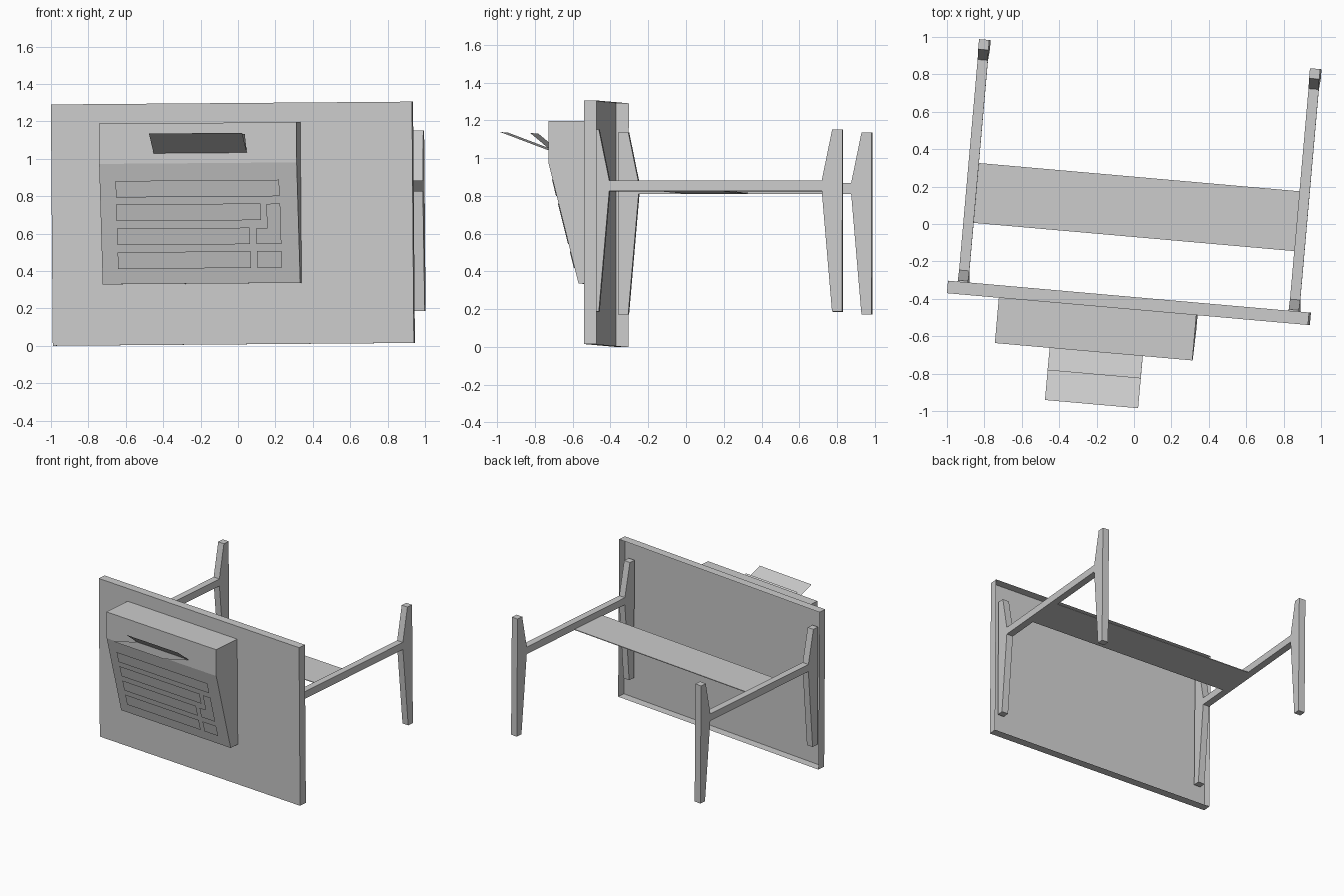
import bpy, bmesh, math
from mathutils import Matrix

if "Cube" in bpy.data.objects:
    bpy.data.objects.remove(bpy.data.objects["Cube"])

# The whole piece is turned slightly on the ground
PLACE = (Matrix.Translation((0.01, 0, 0.0075))
         @ Matrix.Rotation(math.radians(-5.03), 4, 'Z')
         @ Matrix.Rotation(math.radians(-0.45), 4, 'Y'))

grey = bpy.data.materials.new("plain grey")
grey.diffuse_color = (0.6, 0.6, 0.6, 1)
grey.use_nodes = True
grey.node_tree.nodes["Principled BSDF"].inputs["Base Color"].default_value = grey.diffuse_color


def finish(name, bm, closed=True):
    if closed:
        bmesh.ops.recalc_face_normals(bm, faces=bm.faces)
    mesh = bpy.data.meshes.new(name)
    bm.to_mesh(mesh)
    bm.free()
    mesh.materials.append(grey)
    ob = bpy.data.objects.new(name, mesh)
    ob.matrix_world = PLACE
    bpy.context.collection.objects.link(ob)
    return ob


def extrude_profile(name, profile, x0, x1):
    """Solid from a (y, z) profile, extruded along x."""
    bm = bmesh.new()
    face = bm.faces.new([bm.verts.new((x0, y, z)) for y, z in profile])
    new = bmesh.ops.extrude_face_region(bm, geom=[face])["geom"]
    bmesh.ops.translate(bm, vec=(x1 - x0, 0, 0),
                        verts=[v for v in new if isinstance(v, bmesh.types.BMVert)])
    return finish(name, bm)


def box(lo, hi):
    bm = bmesh.new()
    bmesh.ops.create_cube(bm, size=1)
    for v in bm.verts:
        v.co = [h if c > 0 else l for c, l, h in zip(v.co, lo, hi)]
    return bm


def sheet(name, points):
    bm = bmesh.new()
    bm.faces.new([bm.verts.new(p) for p in points])
    return finish(name, bm, closed=False)


# Table top standing on edge: a thin tray, open at the back
bm = box((-0.964, -0.457, 0), (0.974, -0.390, 1.29))
bmesh.ops.delete(bm, geom=[f for f in bm.faces if f.normal.y > 0.5], context='FACES')
finish("table_top", bm, closed=False)

# Side frames: two tapered legs joined by a beam, symmetric about MID
MID = 0.237
half = [(0.565, 0.81), (0.62, 0.172), (0.674, 0.172), (0.674, 1.136),
        (0.62, 1.136), (0.565, 0.868)]
profile = [(MID + d, z) for d, z in half] + [(MID - d, z) for d, z in reversed(half)]
for side, x0, x1 in (("left", -0.913, -0.858), ("right", 0.863, 0.918)):
    extrude_profile(side + "_leg_frame", profile, x0, x1)

# Shelf between the beams
finish("shelf", box((-0.858, -0.07, 0.810), (0.863, 0.251, 0.816)))

# Wedge-shaped machine body on the table top
TOP, BREAK, BOTTOM = 1.185, 0.97, 0.326
extrude_profile("machine_body",
                [(-0.457, TOP), (-0.70, TOP), (-0.70, BREAK),
                 (-0.539, BOTTOM), (-0.457, BOTTOM)], -0.686, 0.374)

# Paper sheets rising out of the body
for name, y, z in (("long_paper", -0.98, 1.130), ("short_paper", -0.82, 1.125)):
    sheet(name, [(-0.393, -0.699, 1.024), (0.107, -0.699, 1.024),
                 (0.107, y, z), (-0.393, y, z)])


def key(name, outline):
    """Thin key plate from an (x, z) outline, just above the sloped face."""
    slope = (-0.70 + 0.539) / (BREAK - BOTTOM)
    sheet(name, [(x, -0.539 + slope * (z - BOTTOM) - 0.012, z) for x, z in outline])


def rect(x0, x1, z0, z1):
    return [(x0, z0), (x1, z0), (x1, z1), (x0, z1)]


# Key rows, small key and L-shaped key
for i, (right, z0, z1) in enumerate([(0.278, 0.790, 0.878), (0.175, 0.663, 0.752),
                                     (0.112, 0.535, 0.623), (0.112, 0.408, 0.497)]):
    key(f"key_row_{i + 1}", rect(-0.60, right, z0, z1))
key("small_key", rect(0.148, 0.280, 0.408, 0.497))
key("corner_key", [(0.146, 0.535), (0.280, 0.535), (0.280, 0.750),
                   (0.206, 0.750), (0.206, 0.618), (0.146, 0.618)])
